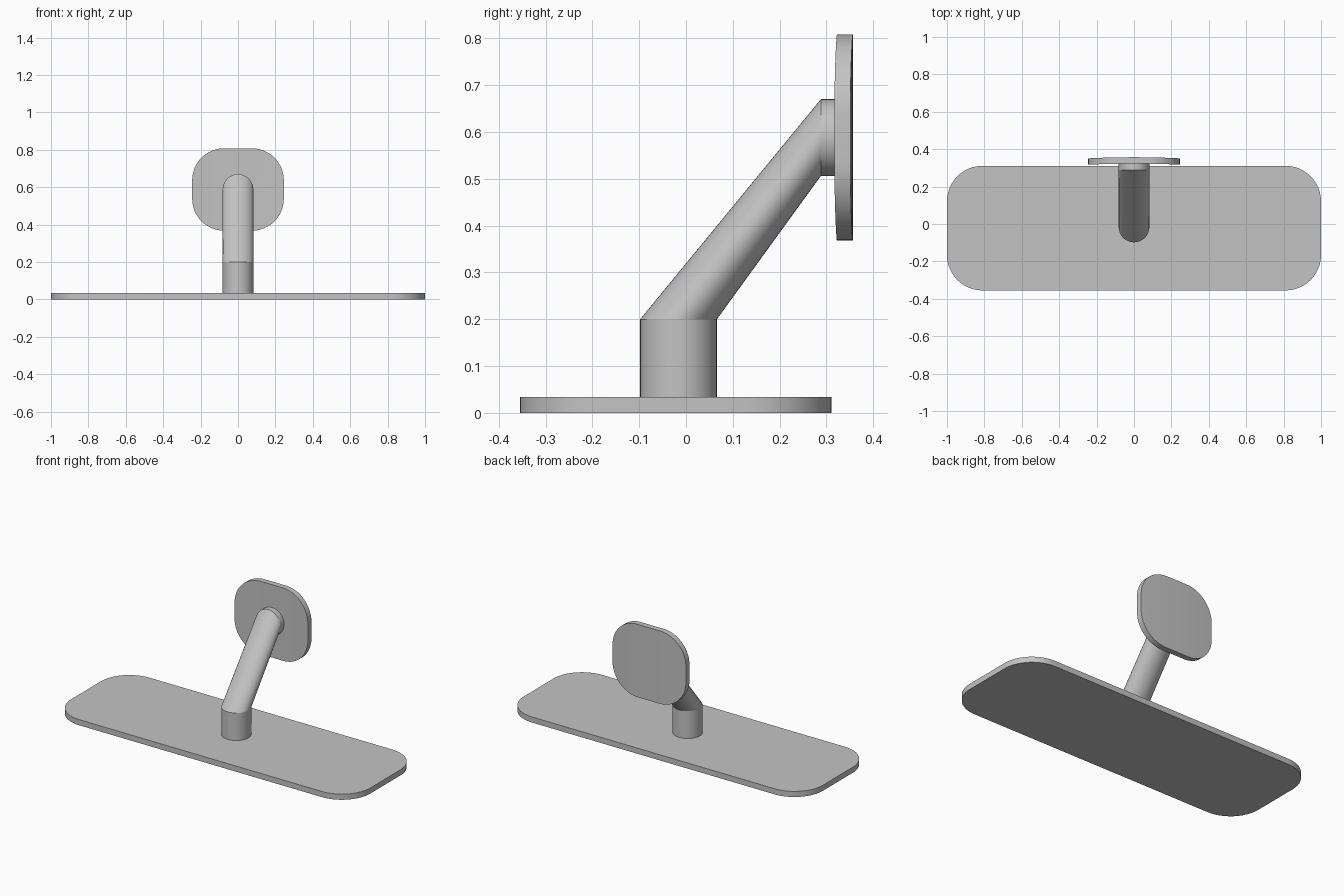
import bpy, bmesh
from math import sin, cos, pi, radians
from mathutils import Vector

cube = bpy.data.objects.get("Cube")
if cube:
    bpy.data.objects.remove(cube, do_unlink=True)

grey = bpy.data.materials.new("plain grey")
grey.use_nodes = True
colour = (0.55, 0.55, 0.55, 1)
grey.diffuse_color = colour
grey.node_tree.nodes["Principled BSDF"].inputs["Base Color"].default_value = colour


def finish(name, bm, angle=30):
    bmesh.ops.recalc_face_normals(bm, faces=bm.faces)
    mesh = bpy.data.meshes.new(name)
    bm.to_mesh(mesh)
    bm.free()
    obj = bpy.data.objects.new(name, mesh)
    bpy.context.collection.objects.link(obj)
    mesh.materials.append(grey)
    bpy.ops.object.select_all(action='DESELECT')
    obj.select_set(True)
    bpy.context.view_layer.objects.active = obj
    bpy.ops.object.shade_smooth_by_angle(angle=radians(angle))
    return obj


def rounded_outline(half_w, half_h, radius, steps=12):
    """Corner arcs of a rounded rectangle, counter-clockwise."""
    points = []
    for i, (sx, sy) in enumerate([(1, 1), (-1, 1), (-1, -1), (1, -1)]):
        for k in range(steps + 1):
            a = (i + k / steps) * pi / 2
            points.append((sx * (half_w - radius) + radius * cos(a),
                           sy * (half_h - radius) + radius * sin(a)))
    return points


def slab(outline, place, depth):
    """Extrude an outline, put into space by place(), along depth."""
    bm = bmesh.new()
    face = bm.faces.new([bm.verts.new(place(u, v)) for u, v in outline])
    new = bmesh.ops.extrude_face_region(bm, geom=[face], use_keep_orig=True)["geom"]
    verts = [g for g in new if isinstance(g, bmesh.types.BMVert)]
    bmesh.ops.translate(bm, verts=verts, vec=depth)
    return bm


# Wide flat base with rounded corners
bm = slab(rounded_outline(1, 0.333, 0.19),
          lambda u, v: (u, v - 0.022, 0), (0, 0, 0.034))
finish("base_plate", bm)

# Upright pad, bowed gently backwards across its width
HALF = 0.245
bm = slab(rounded_outline(HALF, 0.22, 0.17),
          lambda u, v: (u, 0.323, v + 0.588), (0, 0.034, 0))
for i in range(-5, 6):
    bmesh.ops.bisect_plane(bm, geom=bm.verts[:] + bm.edges[:] + bm.faces[:],
                           plane_co=(i * HALF / 6, 0, 0), plane_no=(1, 0, 0))
for v in bm.verts:
    v.co.y -= 0.006 * (v.co.x / HALF) ** 2
finish("upright_pad", bm)

# Bent tube: level rings at the foot, upright rings at the collar
R, SIDES = 0.082, 48


def level(z):
    return lambda x, u: Vector((x, u - 0.016, z))


def upright(y):
    return lambda x, u: Vector((x, y, 0.588 - u))


bm = bmesh.new()
rings = []
for place in (level(0.02), level(0.2), upright(0.288), upright(0.33)):
    rings.append([bm.verts.new(place(R * cos(2 * pi * k / SIDES),
                                     R * sin(2 * pi * k / SIDES)))
                  for k in range(SIDES)])
for low, high in zip(rings, rings[1:]):
    for k in range(SIDES):
        n = (k + 1) % SIDES
        bm.faces.new((low[k], low[n], high[n], high[k]))
bm.faces.new(rings[0])
bm.faces.new(rings[-1])
# Keep both bends crisp
for ring in rings[1:3]:
    for k in range(SIDES):
        bm.edges.get((ring[k], ring[(k + 1) % SIDES])).smooth = False
finish("bent_arm", bm, 25)
